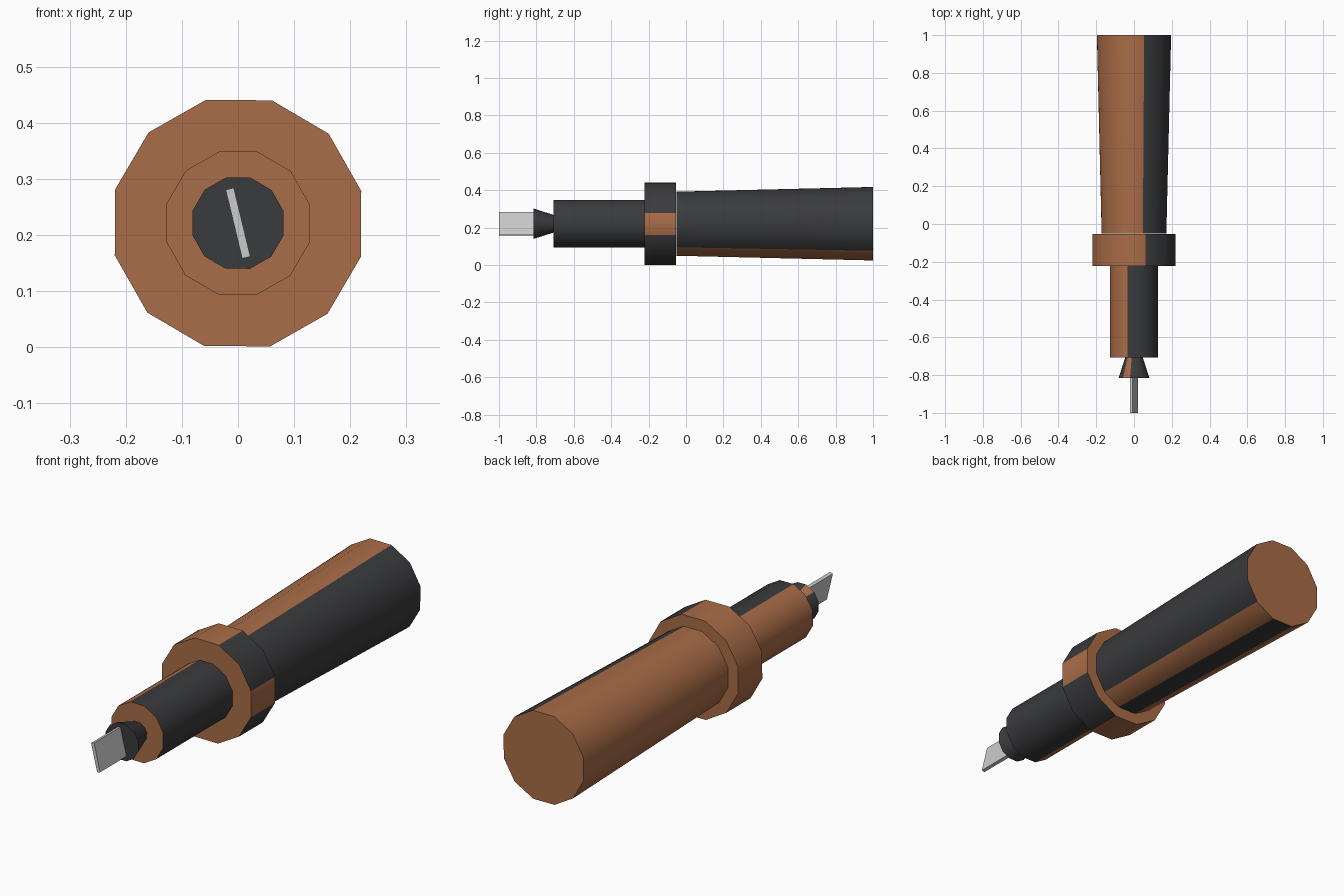
import bpy, math

if "Cube" in bpy.data.objects:
    bpy.data.objects.remove(bpy.data.objects["Cube"])

SIDES, TWIST, ZC = 12, math.radians(14.6), 0.221


def material(name, rgb):
    m = bpy.data.materials.new(name)
    m.diffuse_color = (*rgb, 1)
    m.use_nodes = True
    m.node_tree.nodes["Principled BSDF"].inputs["Base Color"].default_value = m.diffuse_color
    return m


COPPER = material("copper", (0.40, 0.15, 0.063))
DARK = material("dark", (0.042, 0.043, 0.046))


def barrel(name, y0, r0, y1, r1, dark_angles, dark_caps=False):
    """Twelve-sided section along y; faces centred on dark_angles (degrees) are dark."""
    verts = []
    for y, r in ((y0, r0), (y1, r1)):
        for k in range(SIDES):
            a = TWIST + 2 * math.pi * k / SIDES
            verts.append((r * math.cos(a), y, ZC + r * math.sin(a)))
    faces, slots = [], []
    for k in range(SIDES):
        n = (k + 1) % SIDES
        faces.append((k, k + SIDES, n + SIDES, n))
        slots.append(1 if 30 * n in {a % 360 for a in dark_angles} else 0)
    faces += [tuple(range(SIDES)), tuple(reversed(range(SIDES, 2 * SIDES)))]
    slots += [int(dark_caps)] * 2
    me = bpy.data.meshes.new(name)
    me.from_pydata(verts, [], faces)
    me.materials.append(COPPER)
    me.materials.append(DARK)
    for poly, s in zip(me.polygons, slots):
        poly.material_index = s
    ob = bpy.data.objects.new(name, me)
    bpy.context.collection.objects.link(ob)
    bpy.context.view_layer.objects.active = ob
    ob.select_set(True)
    bpy.ops.object.shade_smooth_by_angle(angle=math.radians(35))
    ob.select_set(False)


# Tapered grip, collar, front barrel and flared blade holder
barrel("handle", -0.05, 0.177, 1.0, 0.203, (60, 30, 0, -30, -90))
barrel("collar", -0.222, 0.227, -0.053, 0.227, (60, 30, -30, -60))
barrel("front_barrel", -0.708, 0.132, -0.22, 0.132, range(-90, 91, 30))
barrel("blade_holder", -0.815, 0.084, -0.706, 0.048,
       [a for a in range(0, 360, 30) if a != 120], True)

# Flat blade, tilted about the long axis
bpy.ops.mesh.primitive_cube_add(size=1, location=(0, -0.905, ZC),
                                rotation=(0, math.radians(-13.5), 0))
blade = bpy.context.object
blade.name = "blade"
blade.scale = (0.015, 0.19, 0.126)
